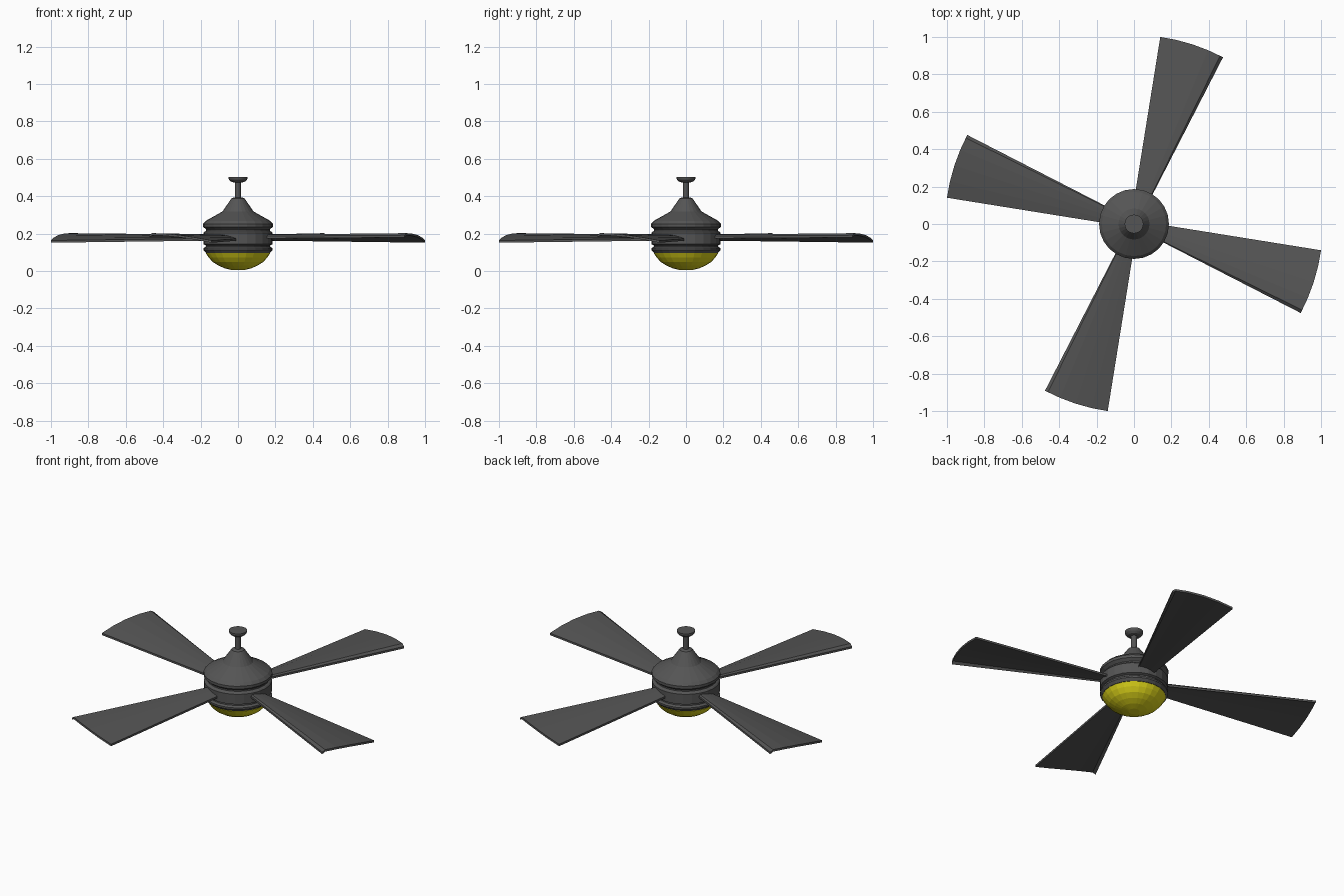
import bpy, bmesh, math
from math import cos, sin, radians

if "Cube" in bpy.data.objects:
    bpy.data.objects.remove(bpy.data.objects["Cube"])


def material(name, rgb):
    m = bpy.data.materials.new(name)
    m.diffuse_color = (*rgb, 1)
    m.use_nodes = True
    m.node_tree.nodes["Principled BSDF"].inputs["Base Color"].default_value = m.diffuse_color
    return m


GREY = material("dark grey metal", (0.09, 0.09, 0.09))
YELLOW = material("yellow glass", (0.72, 0.66, 0.01))


def finish(bm, name, mat):
    bmesh.ops.remove_doubles(bm, verts=bm.verts, dist=1e-5)
    bmesh.ops.recalc_face_normals(bm, faces=bm.faces)
    me = bpy.data.meshes.new(name)
    bm.to_mesh(me)
    bm.free()
    me.materials.append(mat)
    ob = bpy.data.objects.new(name, me)
    bpy.context.collection.objects.link(ob)
    return ob


def lathe(name, profile, mat, sides=24):
    """Closed turned part from (radius, height) pairs, bottom to top."""
    bm = bmesh.new()
    rings = [[bm.verts.new((r * cos(2 * math.pi * i / sides),
                            r * sin(2 * math.pi * i / sides), z))
              for i in range(sides)] for r, z in profile]
    for a, b in zip(rings, rings[1:]):
        for i in range(sides):
            j = (i + 1) % sides
            bm.faces.new((a[i], a[j], b[j], b[i]))
    bm.faces.new(rings[0][::-1])
    bm.faces.new(rings[-1])
    return finish(bm, name, mat)


# Glass light bowl
lathe("light_bowl", [(0.03, 0.004), (0.07, 0.014), (0.105, 0.029), (0.135, 0.048),
                     (0.157, 0.072), (0.172, 0.095), (0.15, 0.097)], YELLOW)

# Motor housing with grooves and a flared cone top
lathe("motor_housing", [(0.15, 0.094), (0.172, 0.097), (0.185, 0.112), (0.185, 0.122),
                        (0.172, 0.13), (0.172, 0.137), (0.185, 0.143), (0.185, 0.203),
                        (0.178, 0.21), (0.17, 0.214), (0.17, 0.222), (0.187, 0.236),
                        (0.187, 0.252), (0.172, 0.268), (0.115, 0.3), (0.083, 0.318),
                        (0.035, 0.388), (0.018, 0.394)], GREY)

# Hanging rod and ceiling canopy
lathe("hanging_rod", [(0.017, 0.38), (0.017, 0.485)], GREY, 16)
lathe("ceiling_canopy", [(0.017, 0.472), (0.035, 0.476), (0.046, 0.486),
                         (0.05, 0.494), (0.05, 0.502)], GREY)


# Cambered, pitched blade: rows run across the chord, root to tip
CHORD = (0, 0.25, 0.5, 0.75, 0.95, 1)
TIP_Z = (0.163, 0.179, 0.192, 0.2, 0.202, 0.191)
ROOT_Z = (0.174, 0.182, 0.188, 0.193, 0.194, 0.186)
THICK = 0.012


def blade(name, turn):
    bm = bmesh.new()
    top, low = [], []
    for t, zt, zr in zip(CHORD, TIP_Z, ROOT_Z):
        ang = radians(-8 - 20.1 * t) + turn
        tip = (1.01 * cos(ang), 1.01 * sin(ang))
        rx, ry = 0.15 - 0.02 * t, -0.004 - 0.081 * t
        root = (rx * cos(turn) - ry * sin(turn), rx * sin(turn) + ry * cos(turn))
        top.append([bm.verts.new((*root, zr)), bm.verts.new((*tip, zt))])
        low.append([bm.verts.new((*root, zr - THICK)), bm.verts.new((*tip, zt - THICK))])
    for i in range(len(CHORD) - 1):
        for s in (top, low):
            bm.faces.new((s[i][0], s[i][1], s[i + 1][1], s[i + 1][0]))
        for e in (0, 1):
            bm.faces.new((top[i][e], top[i + 1][e], low[i + 1][e], low[i][e]))
    for i in (0, -1):
        bm.faces.new((top[i][0], top[i][1], low[i][1], low[i][0]))
    return finish(bm, name, GREY)


for k in range(4):
    blade(f"fan_blade_{k + 1}", k * math.pi / 2)
